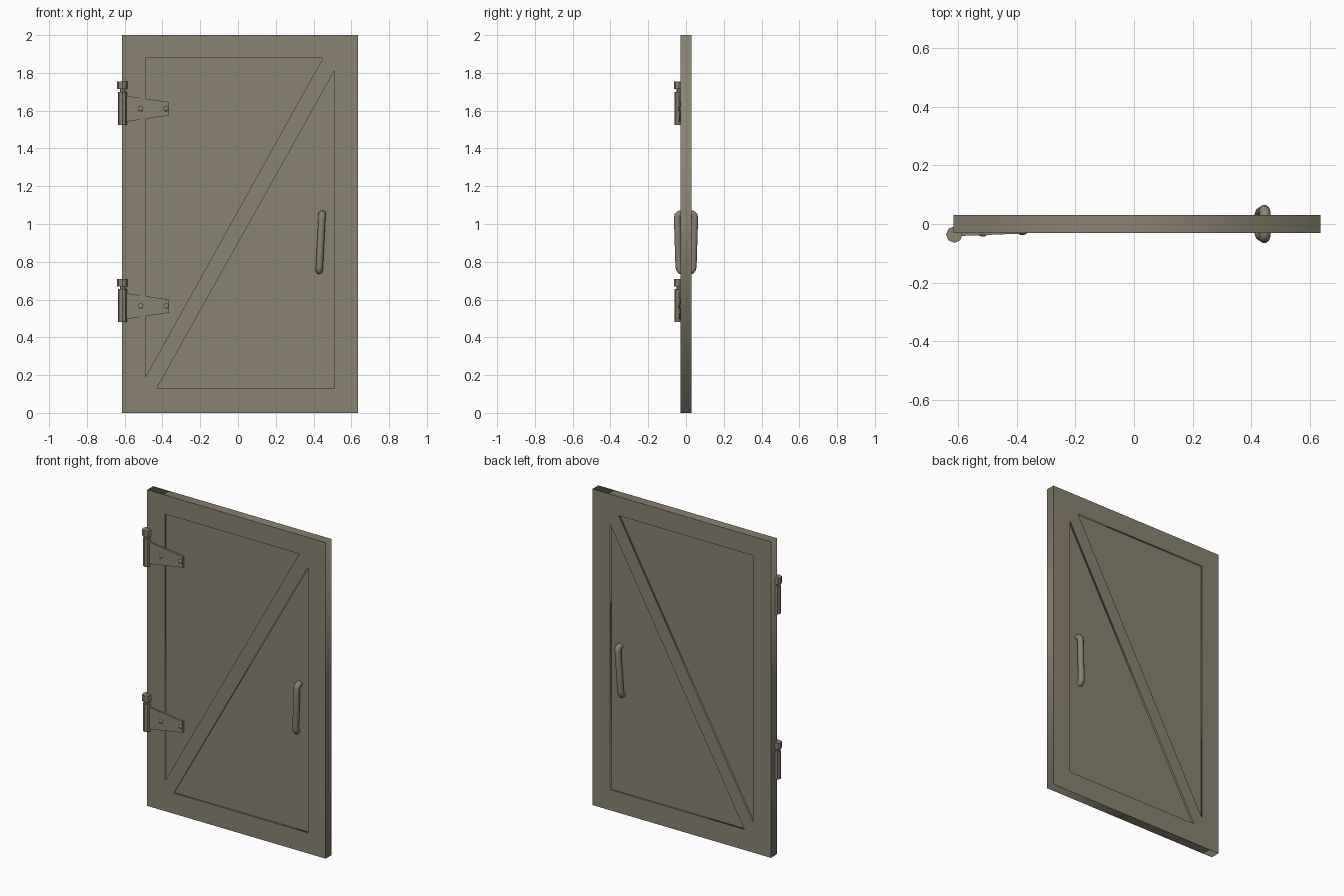
import bpy, bmesh, math
from mathutils import Vector

cube = bpy.data.objects.get("Cube")
if cube:
    bpy.data.objects.remove(cube, do_unlink=True)

mat = bpy.data.materials.new("weathered taupe")
mat.use_nodes = True
COLOR = (0.25, 0.225, 0.165, 1)
mat.diffuse_color = COLOR
mat.node_tree.nodes["Principled BSDF"].inputs["Base Color"].default_value = COLOR


def finish(bm, name, smooth=False):
    bmesh.ops.recalc_face_normals(bm, faces=bm.faces[:])
    mesh = bpy.data.meshes.new(name)
    bm.to_mesh(mesh)
    bm.free()
    mesh.materials.append(mat)
    ob = bpy.data.objects.new(name, mesh)
    bpy.context.collection.objects.link(ob)
    if smooth:
        bpy.ops.object.select_all(action='DESELECT')
        ob.select_set(True)
        bpy.context.view_layer.objects.active = ob
        bpy.ops.object.shade_smooth_by_angle(angle=math.radians(50))
    return ob


def box(name, x0, x1, y0, y1, z0, z1):
    bm = bmesh.new()
    bmesh.ops.create_cube(bm, size=1)
    for v in bm.verts:
        v.co = Vector(((x0 + x1) / 2 + v.co.x * (x1 - x0),
                       (y0 + y1) / 2 + v.co.y * (y1 - y0),
                       (z0 + z1) / 2 + v.co.z * (z1 - z0)))
    return finish(bm, name)


def post(name, x, y, z0, z1, radius, sides=8):
    bm = bmesh.new()
    bmesh.ops.create_cone(bm, cap_ends=True, segments=sides, radius1=radius,
                          radius2=radius, depth=z1 - z0)
    bmesh.ops.translate(bm, verts=bm.verts, vec=(x, y, (z0 + z1) / 2))
    return finish(bm, name)


def tube(name, points, radius, sides=10):
    """Sweep a ring along a path lying in one upright plane."""
    pts = [Vector(p) for p in points]
    side = Vector((1, 0, 0))
    bm = bmesh.new()
    rings = []
    for i, p in enumerate(pts):
        along = (pts[min(i + 1, len(pts) - 1)] - pts[max(i - 1, 0)]).normalized()
        u = (side - along * side.dot(along)).normalized()
        w = along.cross(u)
        rings.append([bm.verts.new(p + radius * (u * math.cos(a) + w * math.sin(a)))
                      for a in (math.tau * k / sides for k in range(sides))])
    for a, b in zip(rings, rings[1:]):
        for k in range(sides):
            n = (k + 1) % sides
            bm.faces.new((a[k], a[n], b[n], b[k]))
    bm.faces.new(rings[0])
    bm.faces.new(rings[-1])
    return finish(bm, name, True)


# Door frame with diagonal brace: one outline with two triangular openings
outlines = [
    [(-0.615, 0), (0.635, 0), (0.635, 2), (-0.615, 2)],
    [(-0.49, 1.88), (0.45, 1.88), (-0.49, 0.19)],
    [(0.51, 1.81), (0.51, 0.13), (-0.43, 0.13)],
]
curve = bpy.data.curves.new("frame_outline", 'CURVE')
curve.dimensions = '2D'
curve.fill_mode = 'BOTH'
curve.extrude = 0.03
for outline in outlines:
    spline = curve.splines.new('POLY')
    spline.points.add(len(outline) - 1)
    for point, (x, z) in zip(spline.points, outline):
        point.co = (x, z, 0, 1)
    spline.use_cyclic_u = True
source = bpy.data.objects.new("frame_outline", curve)
bpy.context.collection.objects.link(source)
bm = bmesh.new()
bm.from_mesh(source.to_mesh())
source.to_mesh_clear()
bpy.data.objects.remove(source)
bmesh.ops.remove_doubles(bm, verts=bm.verts, dist=0.0001)
for v in bm.verts:
    v.co = Vector((v.co.x, -v.co.z, v.co.y))
finish(bm, "door_frame")

# Recessed panel behind the openings
box("door_panel", -0.55, 0.57, -0.019, 0.019, 0.06, 1.94)

# Hinges on the front
for label, z in (("upper", 1.61), ("lower", 0.565)):
    post(label + "_hinge_barrel", -0.612, -0.036, z - 0.085, z + 0.09, 0.024)
    post(label + "_hinge_pin", -0.612, -0.036, z + 0.08, z + 0.115, 0.014)
    post(label + "_hinge_cap", -0.612, -0.036, z + 0.105, z + 0.145, 0.028)

    # Tapered strap leaning back onto the door
    bm = bmesh.new()
    corners = [(-0.6, -0.041, -0.07), (-0.365, -0.032, -0.035),
               (-0.365, -0.032, 0.035), (-0.6, -0.041, 0.07)]
    front = [bm.verts.new((x, y, z + dz)) for x, y, dz in corners]
    face = bm.faces.new(front)
    back = bmesh.ops.extrude_face_region(bm, geom=[face])["geom"]
    bmesh.ops.translate(bm, verts=[g for g in back if isinstance(g, bmesh.types.BMVert)],
                        vec=(0, 0.012, 0))
    finish(bm, label + "_hinge_strap")

    # Domed rivets
    for i, (x, y) in enumerate(((-0.515, -0.037), (-0.38, -0.032))):
        bm = bmesh.new()
        bmesh.ops.create_uvsphere(bm, u_segments=10, v_segments=6, radius=0.014)
        for v in bm.verts:
            v.co = Vector((x + v.co.x, y + v.co.y * 0.4, z + v.co.z))
        finish(bm, f"{label}_hinge_rivet_{i + 1}", True)

# Slightly tilted pull handles on both faces
for label, s in (("front", -1), ("back", 1)):
    path = [(0.446, 0.015, 1.053), (0.446, 0.036, 1.053), (0.445, 0.044, 1.046),
            (0.444, 0.046, 1.03), (0.431, 0.038, 0.775), (0.43, 0.035, 0.76),
            (0.43, 0.03, 0.753), (0.43, 0.015, 0.753)]
    tube(label + "_handle", [(x, s * y, z) for x, y, z in path], 0.019)
